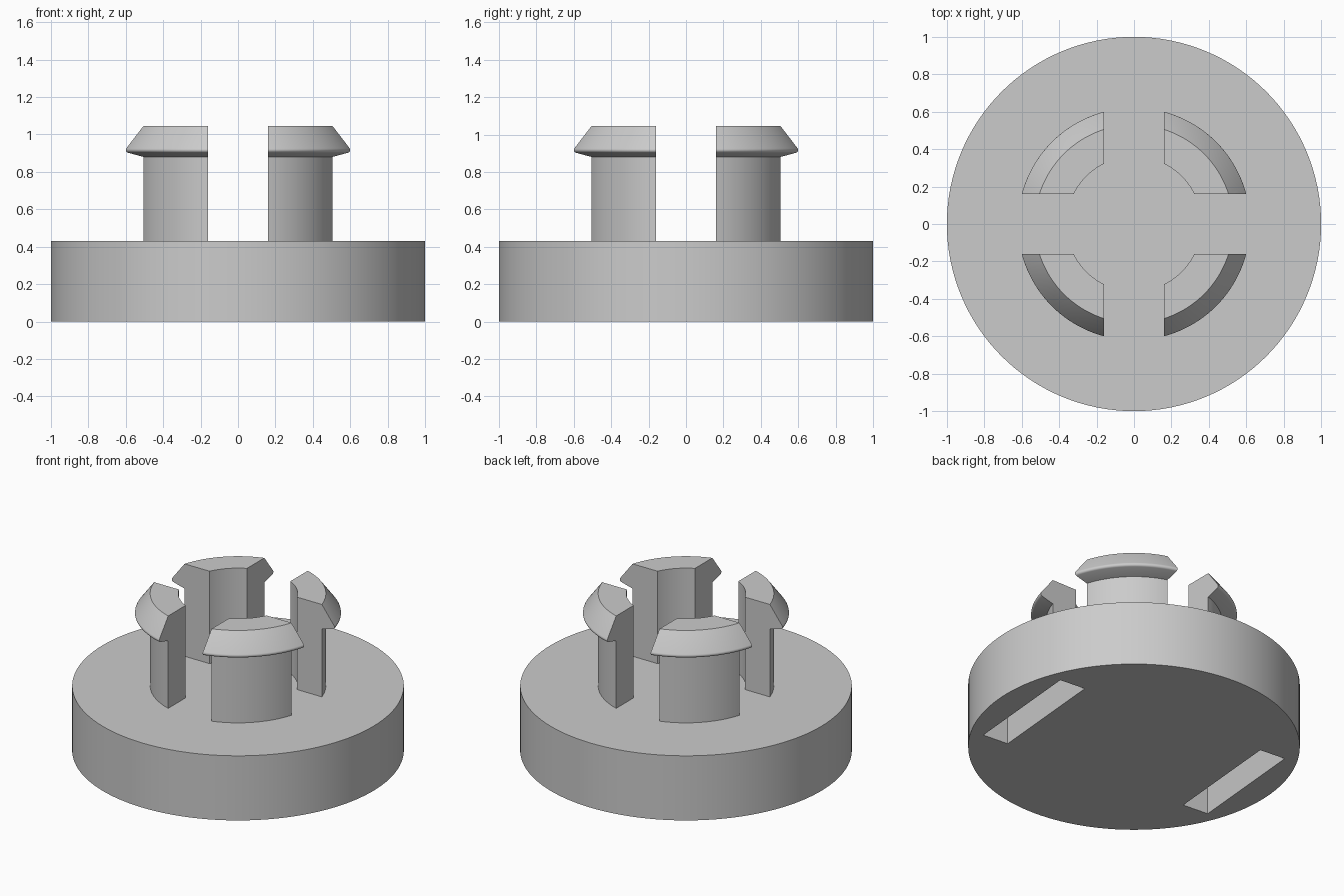
import bpy, bmesh
from math import radians, cos, sin, pi
from mathutils import Matrix, Vector

default = bpy.data.objects.get("Cube")
if default:
    bpy.data.objects.remove(default, do_unlink=True)

BASE_TOP = 0.43
GAP = 0.16          # half-width of the gaps between prongs

# Material
grey = bpy.data.materials.new("plain grey")
grey.use_nodes = True
colour = (0.6, 0.6, 0.6, 1)
grey.diffuse_color = colour
grey.node_tree.nodes["Principled BSDF"].inputs["Base Color"].default_value = colour


def make_object(name, bm):
    bmesh.ops.recalc_face_normals(bm, faces=bm.faces)
    mesh = bpy.data.meshes.new(name)
    bm.to_mesh(mesh)
    bm.free()
    mesh.materials.append(grey)
    ob = bpy.data.objects.new(name, mesh)
    bpy.context.collection.objects.link(ob)
    return ob


def select_only(ob):
    bpy.ops.object.select_all(action='DESELECT')
    ob.select_set(True)
    bpy.context.view_layer.objects.active = ob


def smooth(ob):
    select_only(ob)
    bpy.ops.object.shade_smooth_by_angle(angle=radians(30))


# Round base
bm = bmesh.new()
bmesh.ops.create_cone(bm, cap_ends=True, segments=128, radius1=1, radius2=1,
                      depth=BASE_TOP,
                      matrix=Matrix.Translation((0, 0, BASE_TOP / 2)))
base = make_object("round_base", bm)

# Two blind slots in the underside
bm = bmesh.new()
for turn in (0, pi):
    place = (Matrix.Rotation(turn - radians(5), 4, 'Z')
             @ Matrix.Translation((0.736, 0, 0))
             @ Matrix.Diagonal((0.18, 0.81, 0.6, 1)))
    bmesh.ops.create_cube(bm, size=1, matrix=place)
cutter = make_object("slot_cutter", bm)
cutter.hide_render = True
cut = base.modifiers.new("slots", 'BOOLEAN')
cut.operation = 'DIFFERENCE'
cut.solver = 'EXACT'
cut.object = cutter
select_only(base)
bpy.ops.object.modifier_apply(modifier=cut.name)
bpy.data.objects.remove(cutter, do_unlink=True)
smooth(base)

# Prong cross-section: straight post with a rounded hook lip
tip = [(0.606 + 0.015 * cos(a), 0.917 + 0.015 * sin(a))
       for a in (radians(-73 + 22 * i) for i in range(6))]
profile = ([(0.36, BASE_TOP - 0.01), (0.53, BASE_TOP - 0.01), (0.53, 0.88)]
           + tip + [(0.53, 1.045), (0.36, 1.045)])

# Four snap prongs: a revolved quarter trimmed by the cross-shaped gap
for i, where in enumerate(("back_left", "back_right", "front_right", "front_left")):
    bm = bmesh.new()
    verts = [bm.verts.new((r, 0, z)) for r, z in profile]
    edges = [bm.edges.new((v, verts[(k + 1) % len(verts)]))
             for k, v in enumerate(verts)]
    bmesh.ops.spin(bm, geom=verts + edges, cent=(0, 0, 0), axis=(0, 0, 1),
                   angle=pi / 2, steps=32)
    for axis in (Vector((1, 0, 0)), Vector((0, 1, 0))):
        bmesh.ops.bisect_plane(bm, geom=bm.verts[:] + bm.edges[:] + bm.faces[:],
                               plane_co=axis * GAP, plane_no=axis,
                               clear_inner=True)
    bmesh.ops.holes_fill(bm, edges=[e for e in bm.edges if e.is_boundary], sides=0)
    bmesh.ops.rotate(bm, verts=bm.verts, cent=(0, 0, 0),
                     matrix=Matrix.Rotation(i * pi / 2, 3, 'Z'))
    smooth(make_object("snap_prong_" + where, bm))
